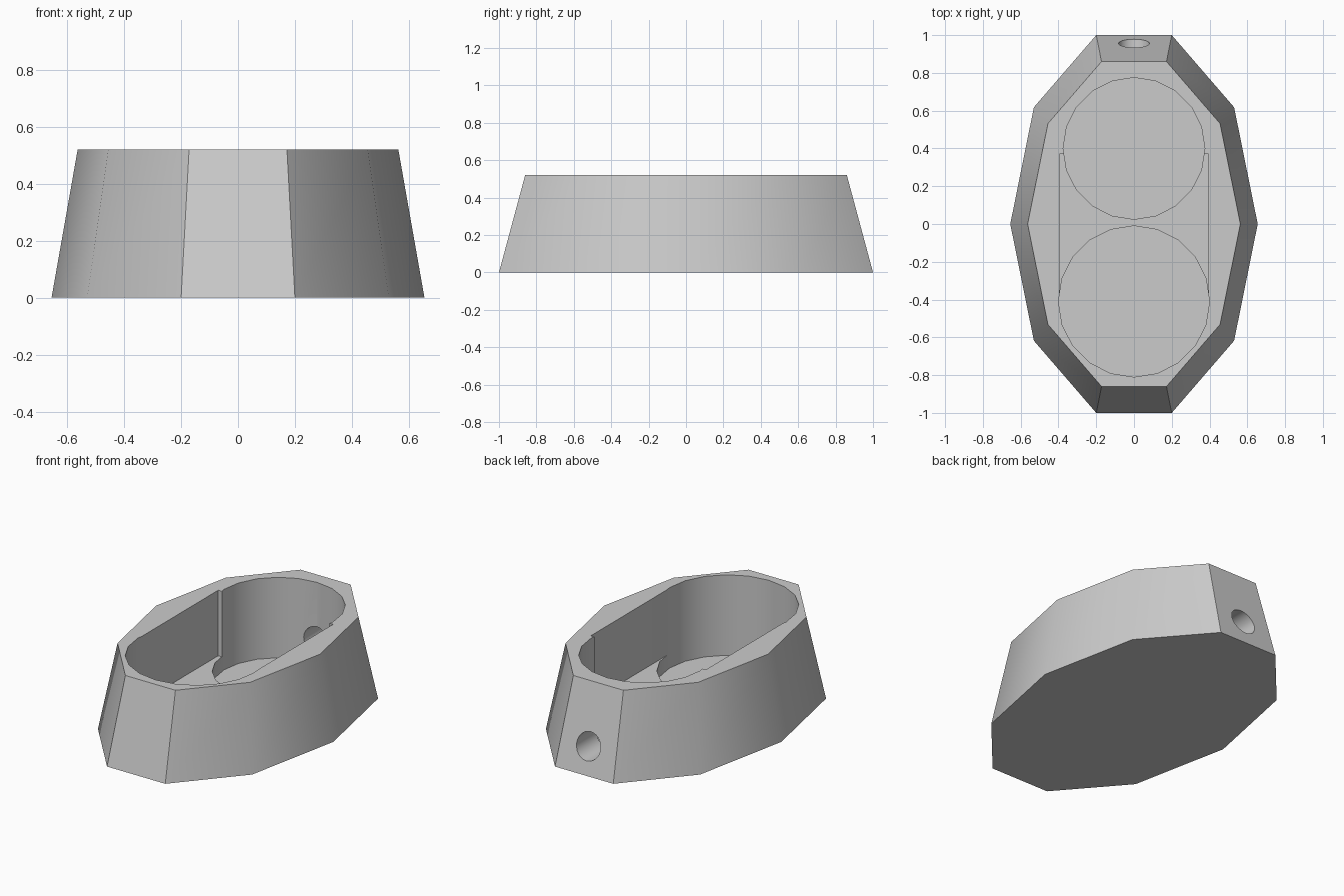
import bpy, bmesh, math

cube = bpy.data.objects.get("Cube")
if cube:
    bpy.data.objects.remove(cube, do_unlink=True)

HEIGHT = 0.52
TAPER = 0.86

grey = bpy.data.materials.new("plain grey")
grey.use_nodes = True
colour = (0.6, 0.6, 0.6, 1)
grey.diffuse_color = colour
grey.node_tree.nodes["Principled BSDF"].inputs["Base Color"].default_value = colour


def prism(name, bottom, top, z0, z1):
    """Closed solid between two outlines with equal point counts."""
    bm = bmesh.new()
    low = [bm.verts.new((x, y, z0)) for x, y in bottom]
    high = [bm.verts.new((x, y, z1)) for x, y in top]
    n = len(low)
    bm.faces.new(low[::-1])
    bm.faces.new(high)
    for i in range(n):
        j = (i + 1) % n
        bm.faces.new((low[i], low[j], high[j], high[i]))
    bmesh.ops.recalc_face_normals(bm, faces=bm.faces)
    mesh = bpy.data.meshes.new(name)
    bm.to_mesh(mesh)
    bm.free()
    mesh.materials.append(grey)
    ob = bpy.data.objects.new(name, mesh)
    bpy.context.collection.objects.link(ob)
    return ob


def circle(cx, cy, r, sides=20):
    angles = [2 * math.pi * i / sides for i in range(sides)]
    return [(cx + r * math.cos(a), cy + r * math.sin(a)) for a in angles]


def rectangle(x, y0, y1):
    return [(-x, y0), (x, y0), (x, y1), (-x, y1)]


# Tapered ten-sided body, outlined from one mirrored quarter
quarter = [(0.655, 0), (0.53, 0.618), (0.2, 1)]
half = quarter + [(-x, y) for x, y in quarter[::-1]]
outline = half + [(-x, -y) for x, y in half[1:-1]]
body = prism("body", outline, [(x * TAPER, y * TAPER) for x, y in outline], 0, HEIGHT)

# Two deep round wells joined by a shallower rectangular pocket
front = circle(0, -0.41, 0.4)
back = circle(0, 0.4, 0.375)
pocket = rectangle(0.395, -0.41, 0.37)
cutters = [
    prism("front_well_cutter", front, front, 0.02, 0.7),
    prism("back_well_cutter", back, back, 0.02, 0.72),
    prism("pocket_cutter", pocket, pocket, 0.113, 0.74),
]

# Round cable hole through the back wall
bore = circle(0, 0, 0.082, 24)
hole = prism("cable_hole_cutter", bore, bore, -0.25, 0.25)
hole.rotation_euler.x = math.pi / 2
hole.location = (0, 0.85, 0.163)
cutters.append(hole)

bpy.context.view_layer.update()
bpy.ops.object.select_all(action='DESELECT')
body.select_set(True)
bpy.context.view_layer.objects.active = body
for cutter in cutters:
    cutter.hide_render = True
    mod = body.modifiers.new("cut", 'BOOLEAN')
    mod.operation = 'DIFFERENCE'
    mod.solver = 'EXACT'
    mod.object = cutter
    bpy.ops.object.modifier_apply(modifier=mod.name)
    bpy.data.objects.remove(cutter, do_unlink=True)

# Smooth walls, crisp rims
bpy.ops.object.shade_smooth_by_angle(angle=math.radians(35))
